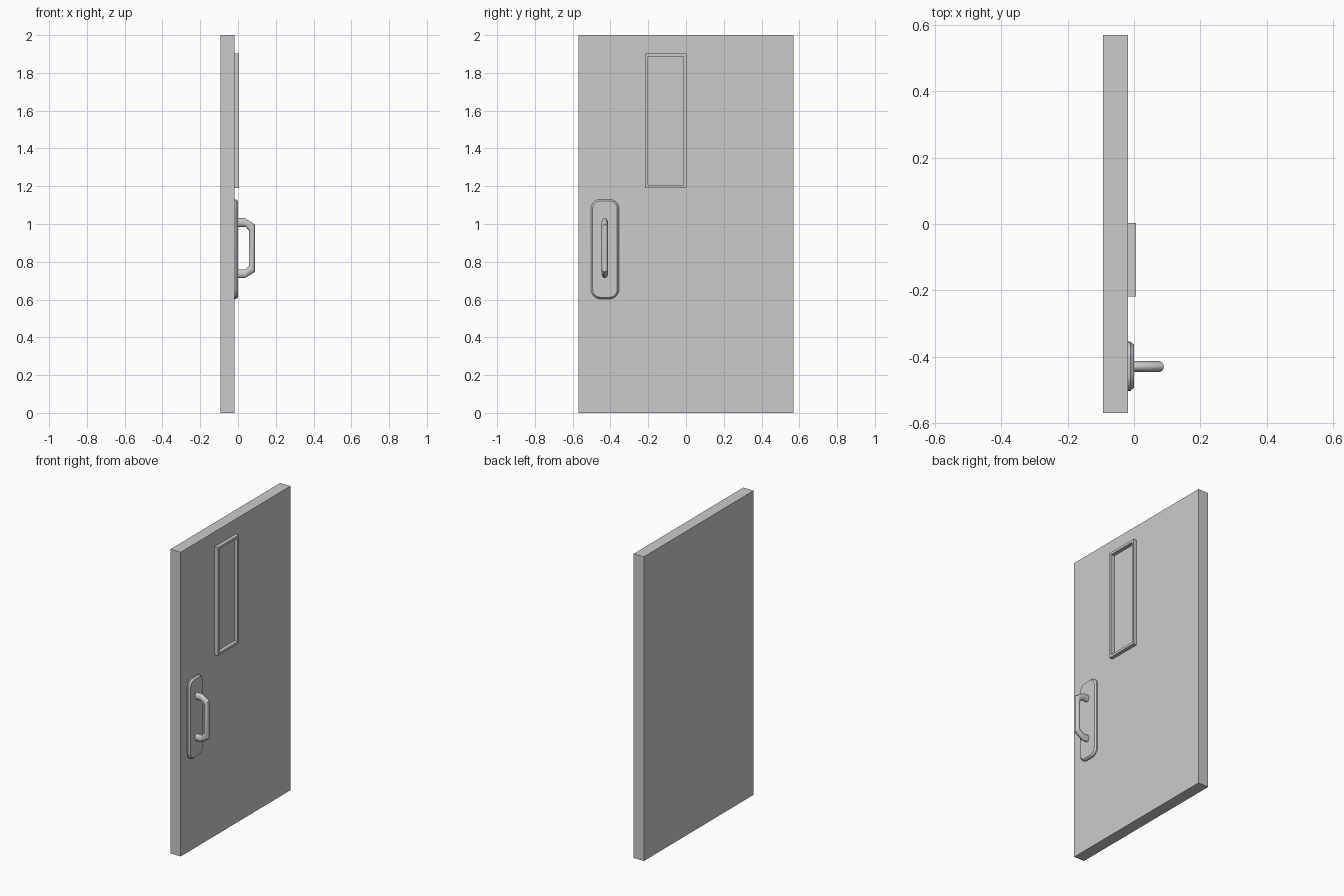
import bpy, bmesh, math
from mathutils import Vector

if "Cube" in bpy.data.objects:
    bpy.data.objects.remove(bpy.data.objects["Cube"])

DOOR_FACE = -0.018


def finish(name, bm, smooth=False):
    bmesh.ops.recalc_face_normals(bm, faces=bm.faces)
    mesh = bpy.data.meshes.new(name)
    bm.to_mesh(mesh)
    bm.free()
    obj = bpy.data.objects.new(name, mesh)
    bpy.context.collection.objects.link(obj)
    if smooth:
        bpy.ops.object.select_all(action='DESELECT')
        obj.select_set(True)
        bpy.context.view_layer.objects.active = obj
        bpy.ops.object.shade_smooth_by_angle(angle=math.radians(32))
    return obj


def loft(bm, rings, closed=False):
    """Join rings of points with quads; cap the ends or close the loop."""
    vs = [[bm.verts.new(p) for p in r] for r in rings]
    n = len(vs[0])
    pairs = list(zip(vs, vs[1:])) + ([(vs[-1], vs[0])] if closed else [])
    for a, b in pairs:
        for i in range(n):
            j = (i + 1) % n
            bm.faces.new((a[i], a[j], b[j], b[i]))
    if not closed:
        bm.faces.new(vs[0])
        bm.faces.new(vs[-1])


def rect(x, y0, y1, z0, z1, inset=0, radius=0, seg=8):
    """Rectangle outline in the yz plane, optionally with rounded corners."""
    y0, y1, z0, z1 = y0 + inset, y1 - inset, z0 + inset, z1 - inset
    if not radius:
        return [(x, y0, z0), (x, y1, z0), (x, y1, z1), (x, y0, z1)]
    r = radius - inset
    pts = []
    corners = [(y1 - r, z1 - r), (y0 + r, z1 - r), (y0 + r, z0 + r), (y1 - r, z0 + r)]
    for k, (cy, cz) in enumerate(corners):
        for i in range(seg + 1):
            a = math.pi / 2 * (k + i / seg)
            pts.append((x, cy + r * math.cos(a), cz + r * math.sin(a)))
    return pts


# Door slab
bm = bmesh.new()
slab = (-0.57, 0.57, 0, 2)
loft(bm, [rect(-0.093, *slab), rect(DOOR_FACE, *slab)])
finish("door_slab", bm)

# Raised window frame
bm = bmesh.new()
win = (-0.218, 0.003, 1.19, 1.902)
back, front, w = DOOR_FACE - 0.002, 0.006, 0.016
loft(bm, [rect(back, *win), rect(front, *win),
          rect(front, *win, inset=w), rect(back, *win, inset=w)], closed=True)
finish("window_frame", bm)

# Rounded back plate with chamfered rim
bm = bmesh.new()
plate = (-0.503, -0.355, 0.603, 1.131)
loft(bm, [rect(DOOR_FACE - 0.002, *plate, radius=0.05),
          rect(-0.011, *plate, radius=0.05),
          rect(0.0, *plate, inset=0.009, radius=0.05)])
finish("handle_plate", bm, smooth=True)

# Pull handle: oval sections given by outer and inner (x, z) points, mirrored in z
HY, HZ, SIDES = -0.43, 0.872, 24
half = [((-0.005, 1.031), (-0.005, 0.985)),
        ((0.035, 1.031), (0.040, 0.985)),
        ((0.090, 0.997), (0.058, 0.964))]
sections = half + [tuple((x, 2 * HZ - z) for x, z in s) for s in reversed(half)]
rings = []
for (ox, oz), (ix, iz) in sections:
    c = Vector(((ox + ix) / 2, HY, (oz + iz) / 2))
    u = Vector(((ox - ix) / 2, 0, (oz - iz) / 2))
    v = Vector((0, 0.0165, 0))
    rings.append([c + u * math.cos(t) + v * math.sin(t)
                  for t in (2 * math.pi * i / SIDES for i in range(SIDES))])
bm = bmesh.new()
loft(bm, rings)
finish("pull_handle", bm, smooth=True)
